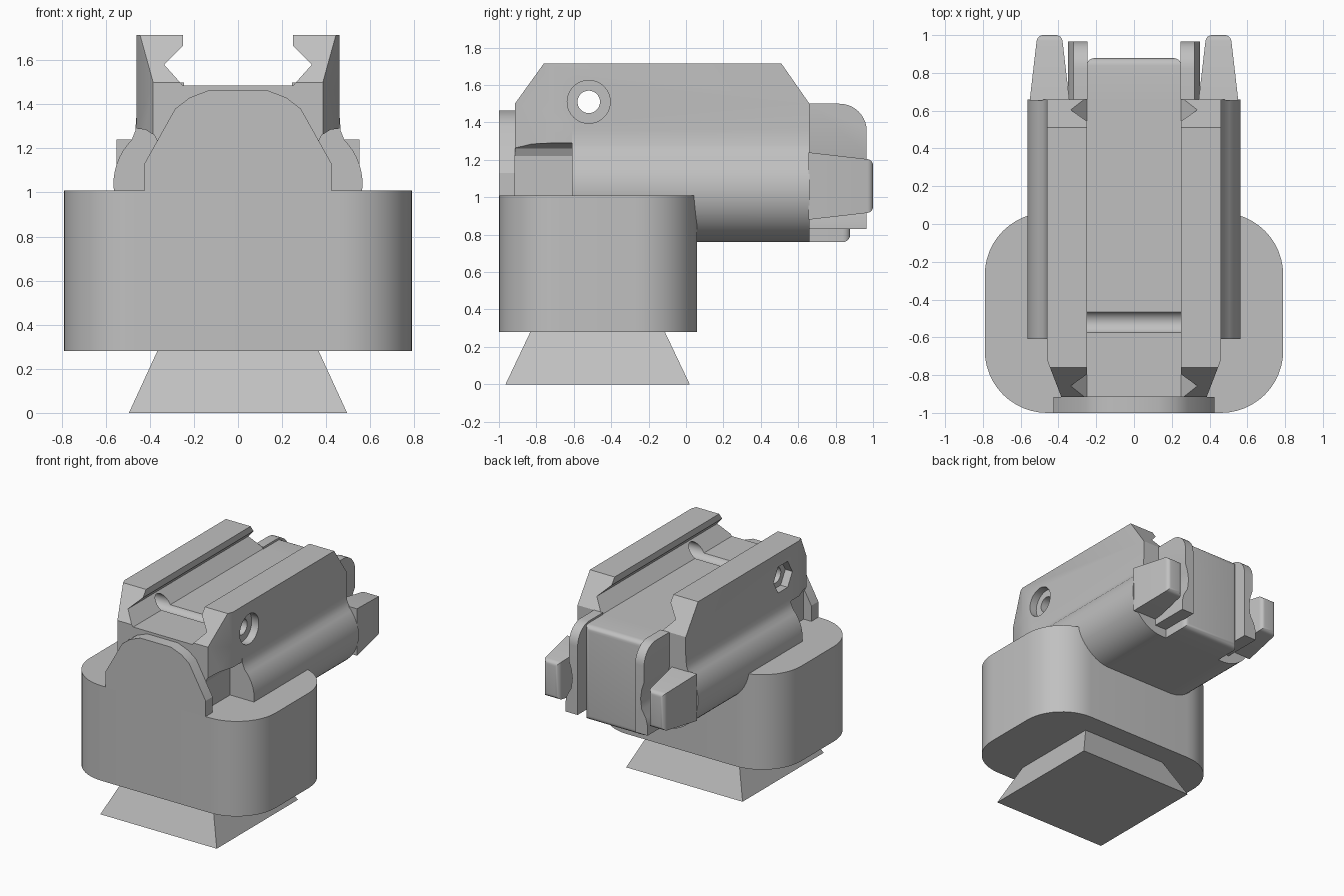
import bpy, bmesh
from math import sin, cos, radians, pi
from mathutils import Matrix

if "Cube" in bpy.data.objects:
    bpy.data.objects.remove(bpy.data.objects["Cube"])

grey = bpy.data.materials.new("plain grey")
grey.use_nodes = True
COLOUR = (0.53, 0.53, 0.53, 1)
grey.diffuse_color = COLOUR
for node in grey.node_tree.nodes:
    if node.type == 'BSDF_PRINCIPLED':
        node.inputs["Base Color"].default_value = COLOUR


def finish(bm, name):
    bmesh.ops.recalc_face_normals(bm, faces=bm.faces)
    mesh = bpy.data.meshes.new(name)
    bm.to_mesh(mesh)
    bm.free()
    obj = bpy.data.objects.new(name, mesh)
    bpy.context.collection.objects.link(obj)
    mesh.materials.append(grey)
    return obj


def prism(name, pts, axis, a, b, scale=(1, 1), pivot=(0, 0), rounded=None, radius=0.0, seg=8):
    """Extrude a 2D profile along an axis; the far end may taper, chosen edges may be rounded."""
    place = {'x': lambda u, v, w: (w, u, v),
             'y': lambda u, v, w: (u, w, v),
             'z': lambda u, v, w: (u, v, w)}[axis]
    bm = bmesh.new()
    near = [bm.verts.new(place(u, v, a)) for u, v in pts]
    far = [bm.verts.new(place(pivot[0] + (u - pivot[0]) * scale[0],
                              pivot[1] + (v - pivot[1]) * scale[1], b)) for u, v in pts]
    bm.faces.new(near)
    bm.faces.new(far)
    n = len(pts)
    for i in range(n):
        j = (i + 1) % n
        bm.faces.new((near[i], near[j], far[j], far[i]))
    bmesh.ops.recalc_face_normals(bm, faces=bm.faces)
    if rounded:
        edges = [e for e in bm.edges if all(rounded(v.co) for v in e.verts)]
        bmesh.ops.bevel(bm, geom=edges, offset=radius, segments=seg, profile=0.5, affect='EDGES')
    return finish(bm, name)


def rod(name, r, x0, x1, y, z, sides):
    bm = bmesh.new()
    move = Matrix.Translation(((x0 + x1) / 2, y, z)) @ Matrix.Rotation(pi / 2, 4, 'Y')
    bmesh.ops.create_cone(bm, cap_ends=True, segments=sides, radius1=r, radius2=r,
                          depth=abs(x1 - x0), matrix=move)
    return finish(bm, name)


def cut(target, cutter):
    cutter.hide_render = True
    mod = target.modifiers.new("cut", 'BOOLEAN')
    mod.operation, mod.solver, mod.object = 'DIFFERENCE', 'EXACT', cutter
    bpy.context.view_layer.objects.active = target
    bpy.ops.object.modifier_apply(modifier=mod.name)
    bpy.data.objects.remove(cutter)


def arc(cx, cy, r, start, end, steps):
    return [(cx + r * cos(radians(start + (end - start) * i / steps)),
             cy + r * sin(radians(start + (end - start) * i / steps))) for i in range(steps + 1)]


def box(u0, u1, v0, v1):
    return [(u0, v0), (u1, v0), (u1, v1), (u0, v1)]


def symmetric(half):
    return half + [(-u, v) for u, v in reversed(half)]


parts = []

# Rounded housing and the flared foot under it
plan = symmetric(arc(0.46, -0.67, 0.33, -90, 0, 12) + arc(0.46, -0.27, 0.33, 0, 90, 12))
parts.append(prism("housing", plan, 'z', 0.28, 1.01))
parts.append(prism("foot", box(-0.495, 0.495, -0.965, 0.02), 'z', 0, 0.28,
                   scale=(0.74, 0.73), pivot=(0, -0.4725)))

# Arched plate at the front
plate = symmetric([(0.425, 1.01), (0.425, 1.13), (0.285, 1.38), (0.22, 1.43), (0.13, 1.465)])
parts.append(prism("front_plate", plate, 'y', -1, -0.915))

# Long body: two round lobes below, notched clamp rails above
half = (arc(0.285, 1.04, 0.28, -90, 45, 20)
        + [(0.466, 1.28), (0.46, 1.36), (0.46, 1.715), (0.25, 1.715), (0.25, 1.665),
           (0.335, 1.58), (0.25, 1.485)])
body = prism("clamp_body", symmetric(half), 'y', -0.915, 0.66)
parts.append(body)

# Sloped rail ends
cut(body, prism("front_slope", [(-1.1, 1.25), (-0.915, 1.5), (-0.76, 1.715), (-0.69, 1.812), (-1.1, 1.812)],
                'x', -1, 1))
cut(body, prism("rear_slope", [(0.66, 1.5), (0.51, 1.715), (0.44, 1.815), (0.9, 1.815), (0.9, 1.156)],
                'x', -1, 1))

for s in (1, -1):
    # Tapered nose and hollow in front of each lobe
    cut(body, prism("nose_taper", [(s * 0.46, -0.72), (s * 0.385, -0.915), (s * 0.35, -1.006),
                                   (s * 0.8, -1.006), (s * 0.8, -0.72)], 'z', 1.0, 1.9))
    hollow = [(0.36, 0.9), (0.36, 1.22), (0.38, 1.26), (0.42, 1.285), (0.46, 1.29),
              (0.46, 1.45), (0.7, 1.45), (0.7, 0.9)]
    cut(body, prism("hollow", [(s * u, v) for u, v in hollow], 'y', -1.1, -0.61))

# Cross bolt hole, round recess on one side and six-sided recess on the other
cut(body, rod("bolt_hole", 0.06, -1, 1, -0.52, 1.51, 32))
cut(body, rod("round_recess", 0.115, 0.4, 0.7, -0.52, 1.51, 40))
cut(body, rod("nut_recess", 0.115, -0.7, -0.4, -0.52, 1.51, 6))

# Centre block at the back
parts.append(prism("rear_block", box(-0.25, 0.25, 0.76, 1.485), 'y', 0.66, 0.878,
                   rounded=lambda c: c.y > 0.87, radius=0.04, seg=5))

for s, side in ((1, "left"), (-1, "right")):
    # Waisted ear with a rounded top corner
    ear = [(0.245, 0.83), (0.35, 0.83), (0.35, 0.9), (0.335, 0.96), (0.3, 1.02), (0.29, 1.1),
           (0.3, 1.17), (0.32, 1.23), (0.32, 1.5), (0.245, 1.5)]
    parts.append(prism(side + "_ear", [(s * u, v) for u, v in ear], 'y', 0.66, 0.966,
                       rounded=lambda c: c.y > 0.95 and c.z > 1.49, radius=0.145, seg=10))
    # Tapered lug with soft edges
    x = s * 0.447
    lug = prism(side + "_lug", box(x - 0.105, x + 0.105, 0.88, 1.24), 'y', 0.655, 1.0,
                scale=(0.62, 0.78), pivot=(x, 1.06), rounded=lambda c: c.y > 0.9, radius=0.03, seg=5)
    parts.append(lug)

# Smooth the curves, keep the corners crisp
for obj in parts:
    bpy.ops.object.select_all(action='DESELECT')
    obj.select_set(True)
    bpy.context.view_layer.objects.active = obj
    bpy.ops.object.shade_smooth_by_angle(angle=radians(25))
